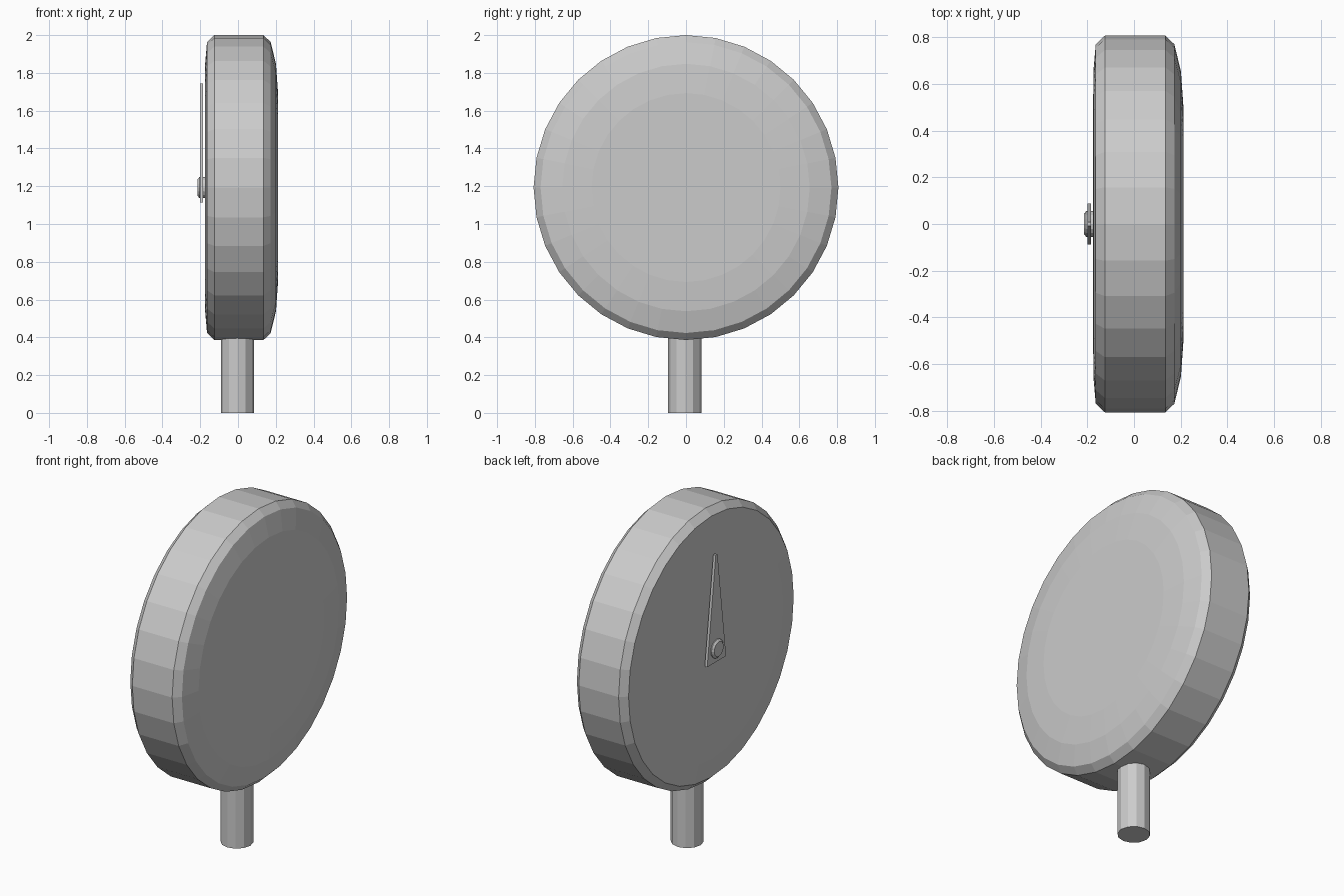
import bpy, bmesh, math

if "Cube" in bpy.data.objects:
    bpy.data.objects.remove(bpy.data.objects["Cube"])

CZ = 1.193  # height of the dial centre


def make_object(name, bm):
    bmesh.ops.recalc_face_normals(bm, faces=bm.faces)
    mesh = bpy.data.meshes.new(name)
    bm.to_mesh(mesh)
    bm.free()
    obj = bpy.data.objects.new(name, mesh)
    bpy.context.collection.objects.link(obj)
    return obj


def lathe_x(name, profile, sides):
    """Closed solid turned about the x axis; profile is (x, radius)."""
    bm = bmesh.new()
    rings = []
    for x, r in profile:
        rings.append([bm.verts.new((x, r * math.sin(2 * math.pi * i / sides),
                                    CZ + r * math.cos(2 * math.pi * i / sides)))
                      for i in range(sides)])
    for a, b in zip(rings, rings[1:]):
        for i in range(sides):
            j = (i + 1) % sides
            bm.faces.new((a[i], a[j], b[j], b[i]))
    bm.faces.new(rings[0])
    bm.faces.new(rings[-1])
    return make_object(name, bm)


def prism_x(name, outline, x0, x1):
    """Flat plate from a (y, z) outline."""
    bm = bmesh.new()
    face = bm.faces.new([bm.verts.new((x0, y, z)) for y, z in outline])
    ext = bmesh.ops.extrude_face_region(bm, geom=[face])
    for v in ext["geom"]:
        if isinstance(v, bmesh.types.BMVert):
            v.co.x = x1
    return make_object(name, bm)


# Round case: shallow dial face on -x, domed back on +x
lathe_x("gauge_case", [(-0.175, 0.5), (-0.174, 0.655), (-0.164, 0.77),
                       (-0.125, 0.807), (0.135, 0.807), (0.173, 0.77),
                       (0.201, 0.655), (0.212, 0.5)], 32)

# Tapered pointer
prism_x("needle", [(-0.088, 1.115), (0.088, 1.115), (0.008, 1.745), (-0.008, 1.745)],
        -0.2, -0.184)

# Pivot button holding the pointer
lathe_x("needle_hub", [(-0.215, 0.043), (-0.205, 0.055), (-0.17, 0.055)], 16)

# Stem, running up into the case
bm = bmesh.new()
bmesh.ops.create_cone(bm, cap_ends=True, segments=12, radius1=0.088, radius2=0.088, depth=0.46)
bmesh.ops.translate(bm, verts=bm.verts, vec=(-0.003, -0.006, 0.23))
make_object("stem", bm)
